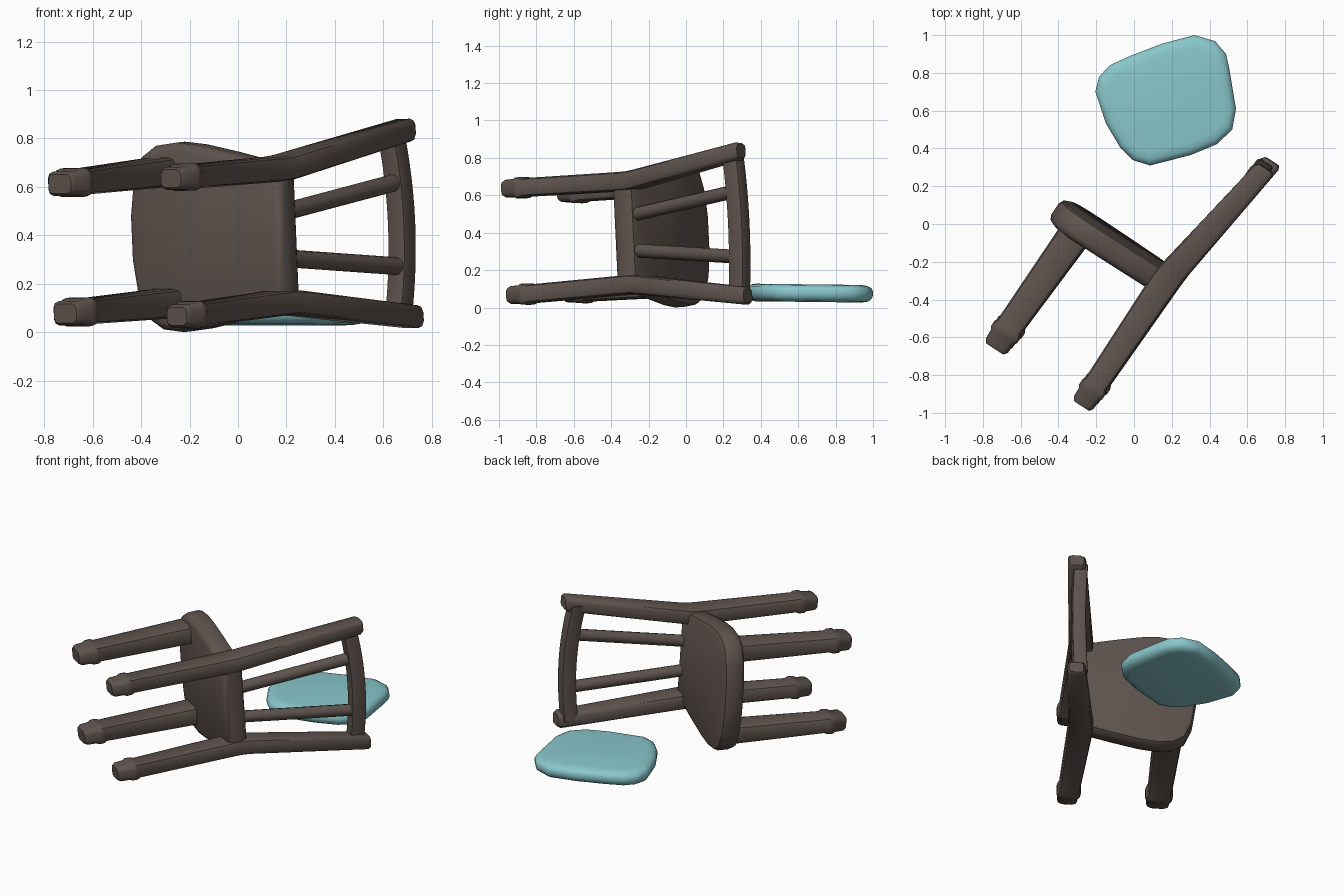
import bpy, math
from mathutils import Vector, Matrix

if "Cube" in bpy.data.objects:
    bpy.data.objects.remove(bpy.data.objects["Cube"])

def material(name, rgb):
    m = bpy.data.materials.new(name)
    m.diffuse_color = (*rgb, 1)
    m.use_nodes = True
    m.node_tree.nodes["Principled BSDF"].inputs["Base Color"].default_value = m.diffuse_color
    return m

WOOD = material("dark wood", (0.115, 0.088, 0.076))
TEAL = material("teal fabric", (0.25, 0.57, 0.60))

# Chair frame: s = forward, v = width, t = up; the chair lies on its side
ORIGIN = Vector((0.19, -0.28, 0.40))
UP = Vector((0.547, 0.837, 0.0625)).normalized()
FWD = Vector((-0.837, 0.547, -0.01))
FWD = (FWD - UP * FWD.dot(UP)).normalized()
SIDE = UP.cross(FWD)
if SIDE.z < 0:
    SIDE = -SIDE

def chair(s, v, t):
    return ORIGIN + FWD * s + SIDE * v + UP * t

def loft(name, rings, mat, angle=40):
    """Skin a list of equal point rings and cap both ends."""
    n = len(rings[0])
    verts = [p for r in rings for p in r]
    faces = [(k * n + i, k * n + (i + 1) % n, (k + 1) * n + (i + 1) % n, (k + 1) * n + i)
             for k in range(len(rings) - 1) for i in range(n)]
    faces += [tuple(reversed(range(n))), tuple(range(len(verts) - n, len(verts)))]
    me = bpy.data.meshes.new(name)
    me.from_pydata(verts, [], faces)
    me.materials.append(mat)
    ob = bpy.data.objects.new(name, me)
    bpy.context.collection.objects.link(ob)
    bpy.ops.object.select_all(action='DESELECT')
    ob.select_set(True)
    bpy.context.view_layer.objects.active = ob
    bpy.ops.object.mode_set(mode='EDIT')
    bpy.ops.mesh.select_all(action='SELECT')
    bpy.ops.mesh.normals_make_consistent(inside=False)
    bpy.ops.object.mode_set(mode='OBJECT')
    bpy.ops.object.shade_smooth_by_angle(angle=math.radians(angle))
    return ob

def rounded_rect(a, b, r):
    """Rounded rectangle of half sizes a, b with corner radius r."""
    pts = []
    for q, (cx, cy) in enumerate(((1, 1), (-1, 1), (-1, -1), (1, -1))):
        for j in range(3):
            w = math.radians(90 * q + 45 * j)
            pts.append((cx * (a - r) + r * math.cos(w), cy * (b - r) + r * math.sin(w)))
    return pts

def bar(name, sections):
    """Upright bar; sections are (t, s, v, width in s, width in v)."""
    rings = []
    for t, s, v, ws, wv in sections:
        r = min(ws, wv) * 0.26
        rings.append([chair(s + a, v + b, t) for a, b in rounded_rect(ws / 2, wv / 2, r)])
    return loft(name, rings, WOOD)

def foot(s, v, ws, wv):
    """Swollen collar and rounded tip at the bottom of a leg."""
    prof = ((-0.81, 0.76), (-0.79, 0.96), (-0.735, 1.0), (-0.72, 1.14), (-0.69, 1.14), (-0.67, 1.0))
    return [(t, s, v, ws * k, wv * k) for t, k in prof]

# Legs and back posts, mirrored across the chair
for sg, side in ((1, "right"), (-1, "left")):
    bar("front_leg_" + side, foot(0.565, sg * 0.268, 0.145, 0.104)
        + [(-0.06, 0.542, sg * 0.272, 0.175, 0.122)])
    bar("back_post_" + side, foot(0.015, sg * 0.285, 0.128, 0.098)
        + [(-0.05, 0.006, sg * 0.277, 0.152, 0.102),
           (0.0, 0.004, sg * 0.278, 0.153, 0.102),
           (0.05, -0.002, sg * 0.284, 0.148, 0.102),
           (0.765, -0.112, sg * 0.386, 0.112, 0.094),
           (0.785, -0.115, sg * 0.388, 0.085, 0.07)])

# Pillow-edged slab from an outline, inset at top and bottom
def slab(name, outline, levels, place, mat):
    n = len(outline)
    normals = []
    for i in range(n):
        d = (Vector(outline[(i + 1) % n]) - Vector(outline[i - 1])).normalized()
        normals.append(Vector((d.y, -d.x)))
    area = sum(outline[i - 1][0] * outline[i][1] - outline[i][0] * outline[i - 1][1] for i in range(n))
    sg = 1 if area > 0 else -1
    rings = [[place(*(Vector(p) - nrm * sg * ins), h) for p, nrm in zip(outline, normals)]
             for h, ins in levels]
    return loft(name, rings, mat)

# Seat
half = [(-0.055, 0.25), (0.0, 0.30), (0.2, 0.347), (0.36, 0.38), (0.47, 0.392),
        (0.57, 0.38), (0.64, 0.335), (0.685, 0.23), (0.705, 0.09)]
outline = half + [(s, -v) for s, v in reversed(half)]
slab("seat", outline, ((-0.098, 0.035), (-0.088, 0.012), (-0.065, 0.0), (0.0, 0.0),
                       (0.026, 0.012), (0.036, 0.035)), chair, WOOD)

# Top rail, arched upward and backward
rings = []
for i in range(13):
    k = i / 6 - 1
    bow = 1 - k * k
    rings.append([chair(-0.083 - 0.016 * bow + a, 0.385 * k, 0.708 + 0.03 * bow + b)
                  for a, b in rounded_rect(0.042, 0.046, 0.01)])
loft("top_rail", rings, WOOD)

# Two back spindles fanning out
for sg, side in ((1, "right"), (-1, "left")):
    rings = [[chair(s + 0.037 * math.cos(w), v + 0.037 * math.sin(w), t)
              for w in (math.tau * j / 12 for j in range(12))]
             for t, s, v in ((0.0, 0.0, sg * 0.095), (0.71, -0.098, sg * 0.174))]
    loft("spindle_" + side, rings, WOOD)

# Loose seat cushion lying on the ground behind the chair
cushion = [(-0.205, 0.70), (-0.185, 0.78), (-0.127, 0.841), (-0.02, 0.89), (0.15, 0.955),
           (0.32, 1.0), (0.43, 0.968), (0.487, 0.90), (0.503, 0.83), (0.54, 0.61),
           (0.52, 0.50), (0.44, 0.423), (0.30, 0.365), (0.085, 0.31), (-0.005, 0.338),
           (-0.074, 0.407), (-0.148, 0.53)]
slab("cushion", cushion, ((0.03, 0.06), (0.036, 0.025), (0.052, 0.006), (0.07, 0.0), (0.09, 0.0),
                          (0.108, 0.009), (0.119, 0.03), (0.124, 0.065)),
     lambda x, y, z: Vector((x, y, z - 0.012 * (y - 0.65))), TEAL)
